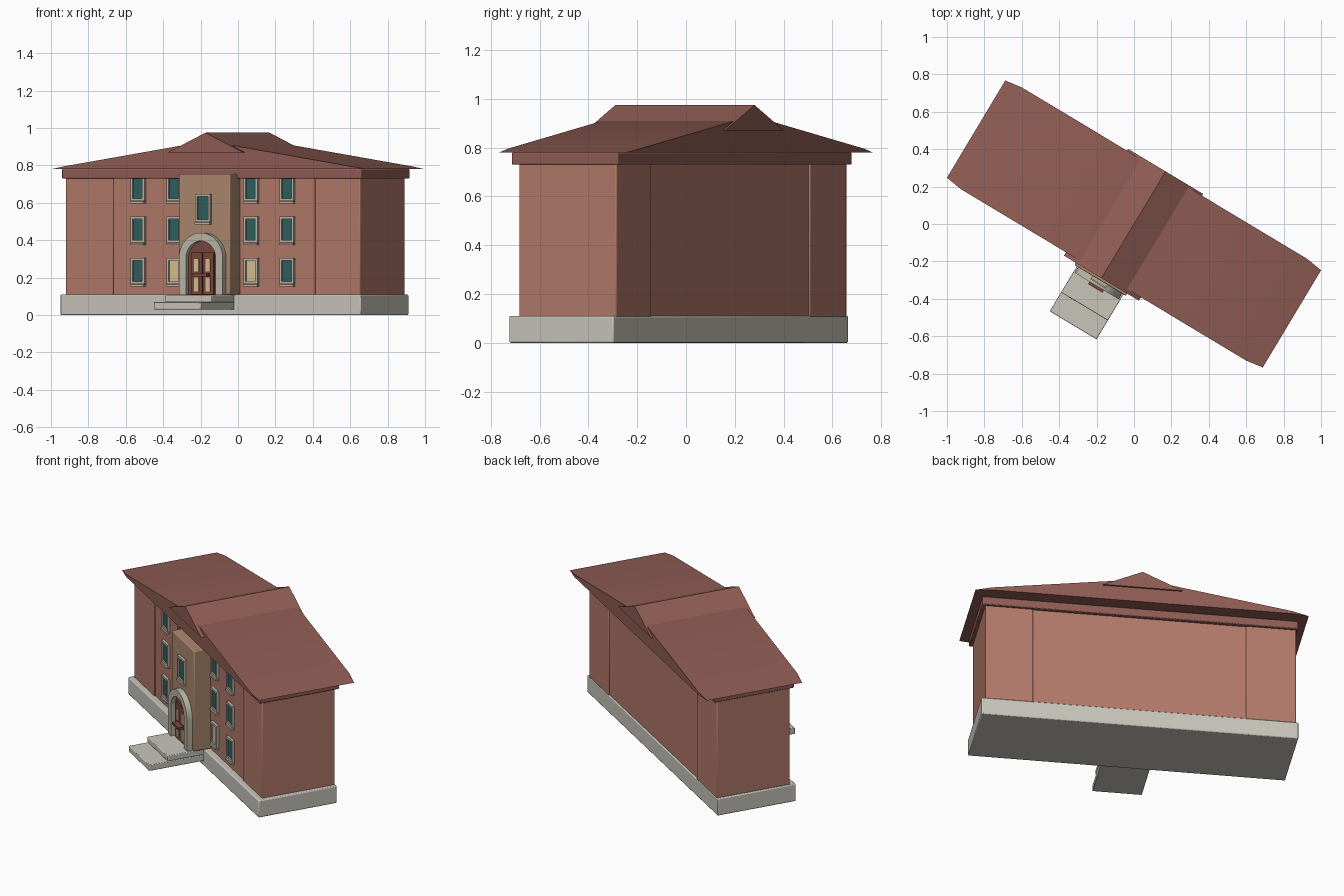
import bpy, bmesh
from math import radians, cos, sin, pi

if "Cube" in bpy.data.objects:
    bpy.data.objects.remove(bpy.data.objects["Cube"])

TURN = radians(-31)  # whole building is turned about z


def material(name, rgb):
    m = bpy.data.materials.new(name)
    m.diffuse_color = (*rgb, 1)
    m.use_nodes = True
    m.node_tree.nodes["Principled BSDF"].inputs["Base Color"].default_value = m.diffuse_color
    return m


BRICK = material("brick", (0.45, 0.195, 0.145))
TAN = material("tan_brick", (0.42, 0.25, 0.16))
ROOF = material("roof_red", (0.28, 0.11, 0.09))
STONE = material("stone", (0.58, 0.56, 0.50))
TRIM = material("trim", (0.50, 0.47, 0.38))
GLASS = material("glass", (0.03, 0.115, 0.115))
LIT = material("lit_glass", (0.70, 0.52, 0.30))
DOOR = material("door_red", (0.20, 0.06, 0.05))


def prism(name, outline, v0, v1, mat, bevel=0.0, pinch=None):
    """Extrude a (u, z) outline in depth from v0 to v1; pinch scales depth per point."""
    bm = bmesh.new()
    pinch = pinch or [1] * len(outline)
    a = [bm.verts.new((u, v0 * k, z)) for (u, z), k in zip(outline, pinch)]
    b = [bm.verts.new((u, v1 * k, z)) for (u, z), k in zip(outline, pinch)]
    bm.faces.new(a)
    bm.faces.new(b[::-1])
    n = len(a)
    for i in range(n):
        j = (i + 1) % n
        bm.faces.new((a[j], a[i], b[i], b[j]))
    bmesh.ops.recalc_face_normals(bm, faces=bm.faces)
    me = bpy.data.meshes.new(name)
    bm.to_mesh(me)
    bm.free()
    me.materials.append(mat)
    ob = bpy.data.objects.new(name, me)
    ob.rotation_euler.z = TURN
    bpy.context.collection.objects.link(ob)
    if bevel:
        mod = ob.modifiers.new("bevel", 'BEVEL')
        mod.width, mod.segments = bevel, 2
    bpy.ops.object.select_all(action='DESELECT')
    ob.select_set(True)
    bpy.context.view_layer.objects.active = ob
    bpy.ops.object.shade_smooth_by_angle(angle=radians(35))
    return ob


def box(name, u0, u1, v0, v1, z0, z1, mat, bevel=0.0):
    return prism(name, [(u0, z0), (u1, z0), (u1, z1), (u0, z1)], v0, v1, mat, bevel)


def arch(r, spring, n=20):
    return [(r * cos(pi * i / n), spring + r * sin(pi * i / n)) for i in range(n + 1)]


def window(name, u, z, w, h, v, glass):
    """Frame of four bars, a recessed pane and a sill on the wall plane v."""
    t = 0.013
    x, y = w / 2, h / 2
    for s, side in ((-1, "left"), (1, "right")):
        c = u + s * (x - t / 2)
        box(f"{name}_{side}_jamb", c - t / 2, c + t / 2, v - 0.016, v + 0.01, z - y, z + y, TRIM)
        c = z + s * (y - t / 2)
        box(f"{name}_{'head' if s > 0 else 'bottom'}", u - x + t, u + x - t,
            v - 0.016, v + 0.01, c - t / 2, c + t / 2, TRIM)
    box(f"{name}_pane", u - x + t, u + x - t, v - 0.008, v + 0.01, z - y + t, z + y - t, glass)
    box(f"{name}_sill", u - x, u + x, v - 0.022, v + 0.01, z - y - 0.014, z - y - 0.003, TRIM)


# Plinth, walls and slightly proud end wings
box("plinth", -0.938, 0.936, -0.285, 0.215, 0, 0.11, STONE, 0.006)
box("main_wall", -0.90, 0.89, -0.246, 0.207, 0.10, 0.75, BRICK)
box("left_wing", -0.925, -0.63, -0.252, 0.214, 0.105, 0.75, BRICK, 0.006)
box("right_wing", 0.63, 0.912, -0.252, 0.214, 0.105, 0.75, BRICK, 0.006)

# Cornice, low gable roof and steeper central cap
box("cornice", -0.934, 0.932, -0.275, 0.233, 0.73, 0.781, ROOF, 0.005)
prism("roof", [(-0.985, 0.78), (-0.89, 0.78), (0.89, 0.78), (0.985, 0.78),
               (0.89, 0.796), (0, 0.931), (-0.89, 0.796)],
      -0.317, 0.317, ROOF, pinch=[0.956, 1, 1, 0.956, 1, 1, 1])
prism("roof_cap", [(-0.234, 0.87), (0.234, 0.87), (0, 0.975)], -0.338, 0.328, ROOF)

# Entrance bay with arched doorway
PV = -0.352
box("entrance_bay", -0.16, 0.16, PV, -0.22, 0.108, 0.755, TAN, 0.006)
outer, inner = arch(0.137, 0.303), arch(0.093, 0.303)
prism("door_arch", [(0.137, 0.108)] + outer + [(-0.137, 0.108), (-0.093, 0.108)]
      + inner[::-1] + [(0.093, 0.108)], PV - 0.035, PV + 0.01, TRIM)
prism("door_infill", [(0.094, 0.108)] + arch(0.094, 0.303) + [(-0.094, 0.108)],
      PV - 0.006, PV + 0.01, DOOR)
for s, side in ((-1, "left"), (1, "right")):
    c = s * 0.035
    box(f"{side}_door", c - 0.033, c + 0.033, PV - 0.016, PV, 0.11, 0.335, DOOR)
    for i, (z0, z1) in enumerate(((0.125, 0.2), (0.232, 0.3))):
        box(f"{side}_door_panel_{i}", c - 0.014, c + 0.014, PV - 0.021, PV, z0, z1, LIT)
box("door_bar", -0.045, 0.045, PV - 0.05, PV - 0.01, 0.207, 0.222, DOOR)
window("bay_window", 0, 0.573, 0.094, 0.15, PV, GLASS)

# Steps
box("lower_step", -0.146, 0.146, -0.632, -0.27, 0.03, 0.07, STONE, 0.004)
box("landing", -0.146, 0.146, -0.514, -0.27, 0.07, 0.106, STONE, 0.004)

# Front windows, three floors mirrored about the entrance
for floor, z in enumerate((0.235, 0.458, 0.68)):
    for u in (0.24, 0.465):
        for s in (-1, 1):
            lit = LIT if floor == 0 and u < 0.3 else GLASS
            window(f"window_{floor}_{'l' if s < 0 else 'r'}{'1' if u < 0.3 else '2'}",
                   s * u - 0.005, z, 0.086, 0.138, -0.246, lit)
